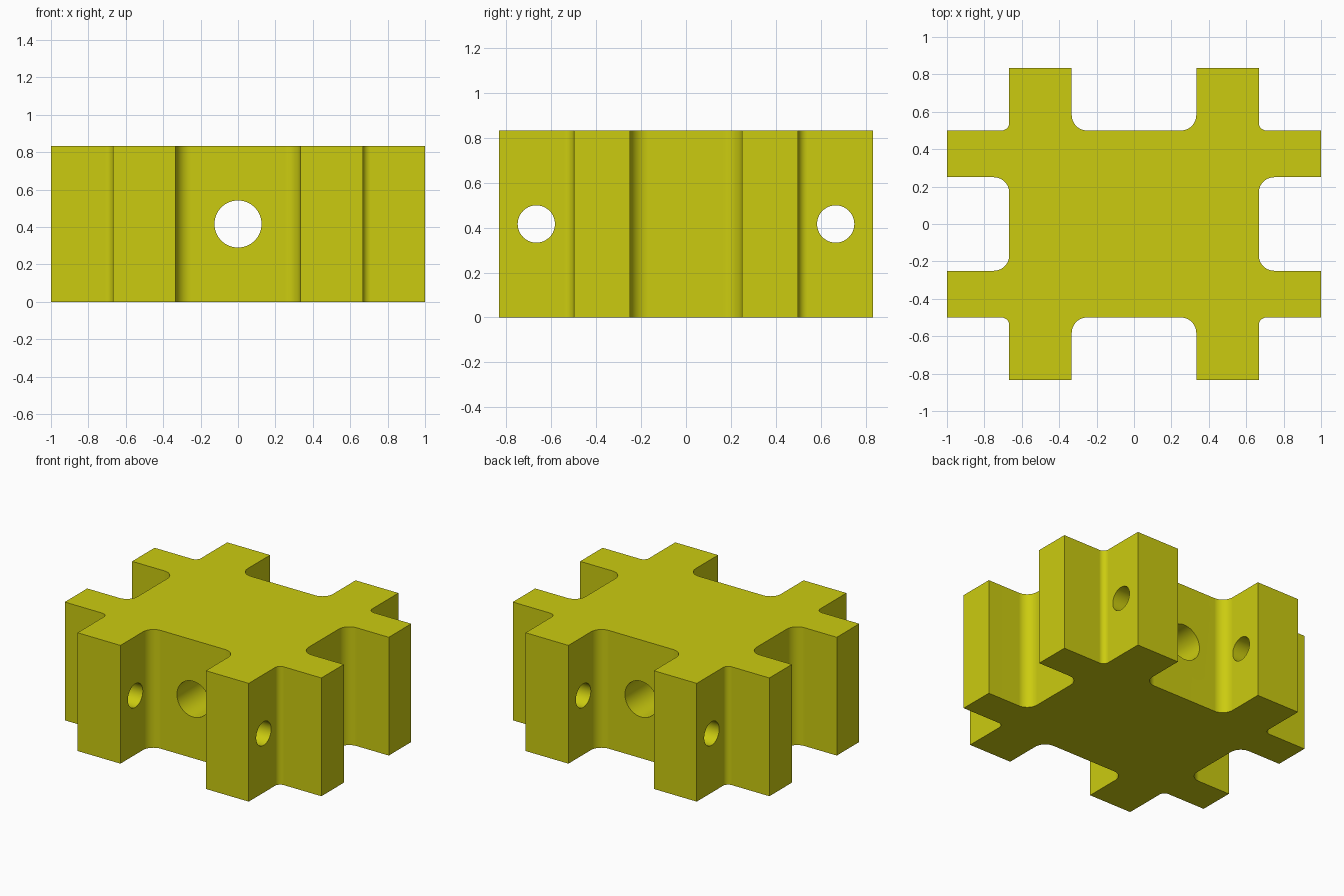
import bpy, bmesh, math

cube = bpy.data.objects.get("Cube")
if cube:
    bpy.data.objects.remove(cube, do_unlink=True)

HEIGHT = 0.833
MID = HEIGHT / 2

# Single flat colour
yellow = bpy.data.materials.new("olive yellow")
yellow.use_nodes = True
colour = (0.6, 0.6, 0.005, 1)
yellow.diffuse_color = colour
yellow.node_tree.nodes["Principled BSDF"].inputs["Base Color"].default_value = colour


def fillet(cx, cy, r, start, end, steps=10):
    """Arc points around a centre, angles in degrees."""
    angles = [math.radians(start + (end - start) * i / steps) for i in range(steps + 1)]
    return [(cx + r * math.cos(a), cy + r * math.sin(a)) for a in angles]


# One quarter of the outline, anticlockwise, with rounded inner corners
R, S = 0.0825, 0.0415
quarter = (fillet(0.667 + R, 0.25 - R, R, 180, 90)
           + [(1, 0.25), (1, 0.5)]
           + fillet(0.667 + S, 0.5 + S, S, 270, 180)
           + [(0.667, 0.833), (0.333, 0.833)]
           + fillet(0.333 - R, 0.5 + R, R, 0, -90))
half = quarter + [(-x, y) for x, y in reversed(quarter)]
outline = half + [(-x, -y) for x, y in half]

# Block: outline extruded upward
bm = bmesh.new()
base = bm.faces.new([bm.verts.new((x, y, 0)) for x, y in outline])
top = bmesh.ops.extrude_face_region(bm, geom=[base], use_keep_orig=True)
bmesh.ops.translate(bm, vec=(0, 0, HEIGHT),
                    verts=[v for v in top["geom"] if isinstance(v, bmesh.types.BMVert)])
bmesh.ops.recalc_face_normals(bm, faces=bm.faces[:])
mesh = bpy.data.meshes.new("block")
bm.to_mesh(mesh)
bm.free()
block = bpy.data.objects.new("block", mesh)
block.data.materials.append(yellow)
bpy.context.collection.objects.link(block)


def drill(name, radius, location, rotation):
    """Cut a round through hole in the block."""
    bpy.ops.mesh.primitive_cylinder_add(vertices=64, radius=radius, depth=2.6,
                                        location=location, rotation=rotation)
    cutter = bpy.context.object
    cutter.name = name
    cutter.hide_render = True
    cutter.data.materials.append(yellow)
    mod = block.modifiers.new(name, 'BOOLEAN')
    mod.operation = 'DIFFERENCE'
    mod.solver = 'EXACT'
    mod.object = cutter
    bpy.context.view_layer.objects.active = block
    bpy.ops.object.modifier_apply(modifier=mod.name)
    bpy.data.objects.remove(cutter, do_unlink=True)


# Centre bore front to back, and a cross hole through each pair of arms
drill("centre_bore", 0.126, (0, 0, MID), (math.pi / 2, 0, 0))
for side, y in (("front", -0.667), ("back", 0.667)):
    drill(side + "_cross_hole", 0.083, (0, y, MID), (0, math.pi / 2, 0))

# Smooth fillets and bores, crisp edges elsewhere
bpy.ops.object.select_all(action='DESELECT')
block.select_set(True)
bpy.context.view_layer.objects.active = block
bpy.ops.object.shade_smooth_by_angle(angle=math.radians(30))
weighted = block.modifiers.new("flat_face_normals", 'WEIGHTED_NORMAL')
weighted.keep_sharp = True
